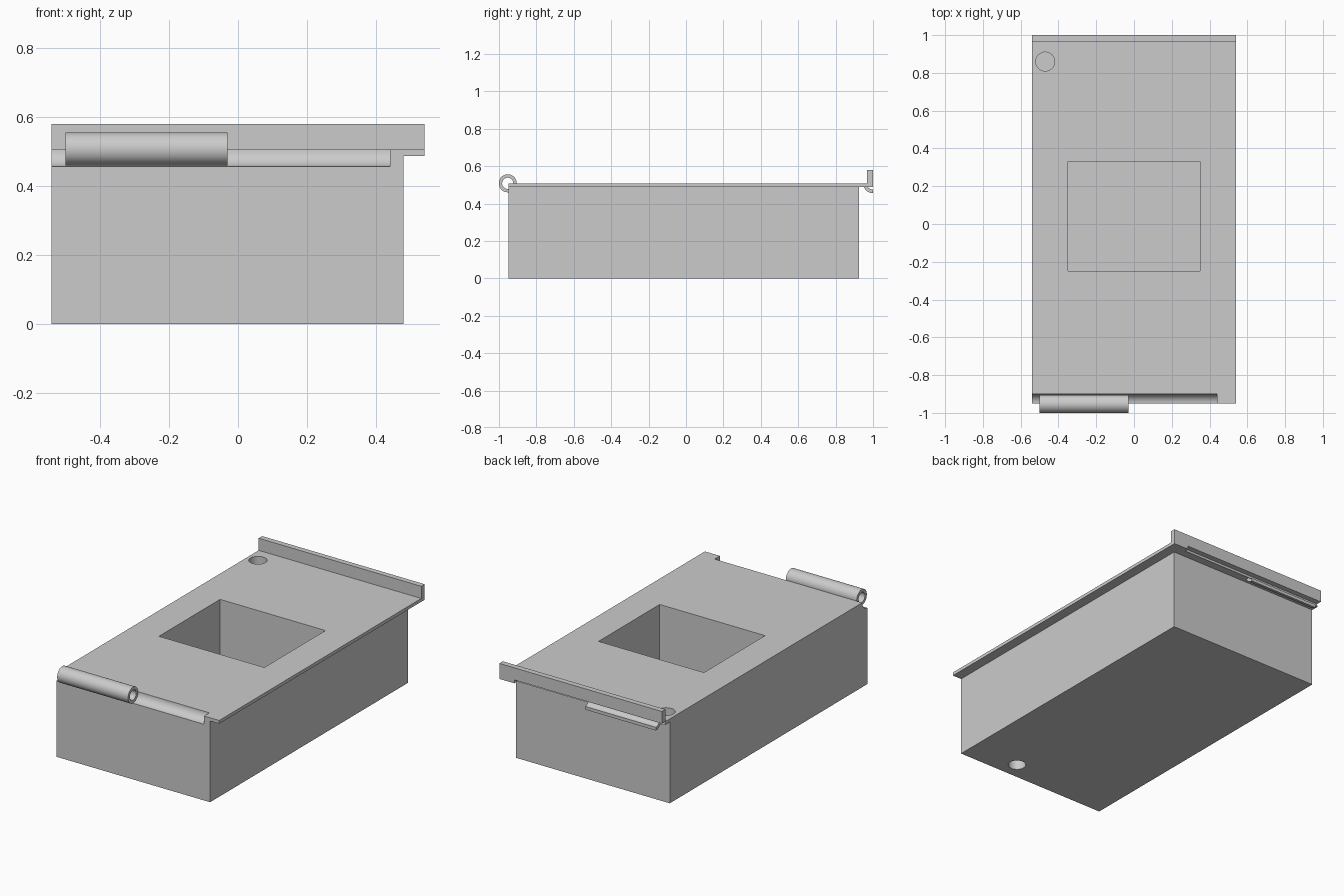
import bpy, bmesh, math

cube = bpy.data.objects.get("Cube")
if cube:
    bpy.data.objects.remove(cube, do_unlink=True)

grey = bpy.data.materials.new("plain grey")
grey.use_nodes = True
COLOUR = (0.6, 0.6, 0.6, 1)
grey.diffuse_color = COLOUR
grey.node_tree.nodes["Principled BSDF"].inputs["Base Color"].default_value = COLOUR


def finish(name, bm):
    bmesh.ops.recalc_face_normals(bm, faces=bm.faces)
    mesh = bpy.data.meshes.new(name)
    bm.to_mesh(mesh)
    bm.free()
    mesh.materials.append(grey)
    obj = bpy.data.objects.new(name, mesh)
    bpy.context.collection.objects.link(obj)
    return obj


def box(name, xs, ys, zs):
    bm = bmesh.new()
    bmesh.ops.create_cube(bm, size=1)
    for v in bm.verts:
        v.co = [r[0] if c < 0 else r[1] for c, r in zip(v.co, (xs, ys, zs))]
    return finish(name, bm)


def extrude_x(name, profile, x0, x1):
    """Extrude a closed (y, z) profile along x."""
    bm = bmesh.new()
    face = bm.faces.new([bm.verts.new((x0, y, z)) for y, z in profile])
    new = bmesh.ops.extrude_face_region(bm, geom=[face])["geom"]
    moved = [g for g in new if isinstance(g, bmesh.types.BMVert)]
    bmesh.ops.translate(bm, verts=moved, vec=(x1 - x0, 0, 0))
    return finish(name, bm)


def arc(cy, cz, r, a0, a1, n):
    angles = [math.radians(a0 + (a1 - a0) * i / n) for i in range(n + 1)]
    return [(cy + r * math.cos(a), cz + r * math.sin(a)) for a in angles]


def upright(name, x, y, r, z0, z1):
    bpy.ops.mesh.primitive_cylinder_add(vertices=48, radius=r, depth=z1 - z0,
                                        location=(x, y, (z0 + z1) / 2))
    obj = bpy.context.object
    obj.name = name
    obj.data.materials.append(grey)
    return obj


def cut(target, cutters):
    for c in cutters:
        m = target.modifiers.new(c.name, "BOOLEAN")
        m.operation, m.solver, m.object = "DIFFERENCE", "EXACT", c
        c.hide_render = True
    bpy.ops.object.select_all(action="DESELECT")
    target.select_set(True)
    bpy.context.view_layer.objects.active = target
    for m in list(target.modifiers):
        bpy.ops.object.modifier_apply(modifier=m.name)
    for c in cutters:
        bpy.data.objects.remove(c, do_unlink=True)


def smooth(obj):
    bpy.ops.object.select_all(action="DESELECT")
    obj.select_set(True)
    bpy.context.view_layer.objects.active = obj
    bpy.ops.object.shade_smooth_by_angle(angle=math.radians(30))


TOP, UNDER = 0.507, 0.487
FAR = (-2, 2)

# Main block with an overhanging top plate and raised rear lip
block = box("block_body", (-0.54, 0.54), (-0.95, 1), (0, 0.58))
cut(block, [
    box("side_step", (0.48, 1), FAR, (-1, UNDER)),
    box("rear_step", FAR, (0.925, 2), (-1, UNDER)),
    box("deck_level", FAR, (-2, 0.967), (TOP, 1)),
    # Square pocket, drain holes in deck and underside
    box("pocket", (-0.35, 0.35), (-0.25, 0.33), (0.03, 1)),
    upright("deck_hole", -0.47, 0.86, 0.05, 0.1, 1),
    upright("underside_hole", 0.155, -0.845, 0.05, -0.5, 0.4),
    # Front groove that clears the hinge
    extrude_x("front_groove", arc(-0.95, TOP, 0.05, 0, 360, 48)[:-1], -0.6, 0.44),
    # Rear groove under the lip
    extrude_x("rear_groove", [(1.1, TOP), (1.1, 0.4)]
              + arc(1, TOP, 0.033, 270, 180, 16), -0.6, 0.44),
])
smooth(block)

# Front hinge barrel
HINGE = (-0.953, 0.508)
barrel = extrude_x("hinge_barrel", arc(*HINGE, 0.048, 0, 360, 48)[:-1], -0.5, -0.03)
cut(barrel, [extrude_x("barrel_bore", arc(*HINGE, 0.03, 0, 360, 48)[:-1], -0.7, 0.2)])
smooth(barrel)

# Rear hook that hangs beneath the lip
hook = extrude_x("rear_hook", arc(1, TOP, 0.052, 180, 270, 16)
                 + arc(1, TOP, 0.033, 270, 180, 16), -0.5, -0.03)
smooth(hook)
